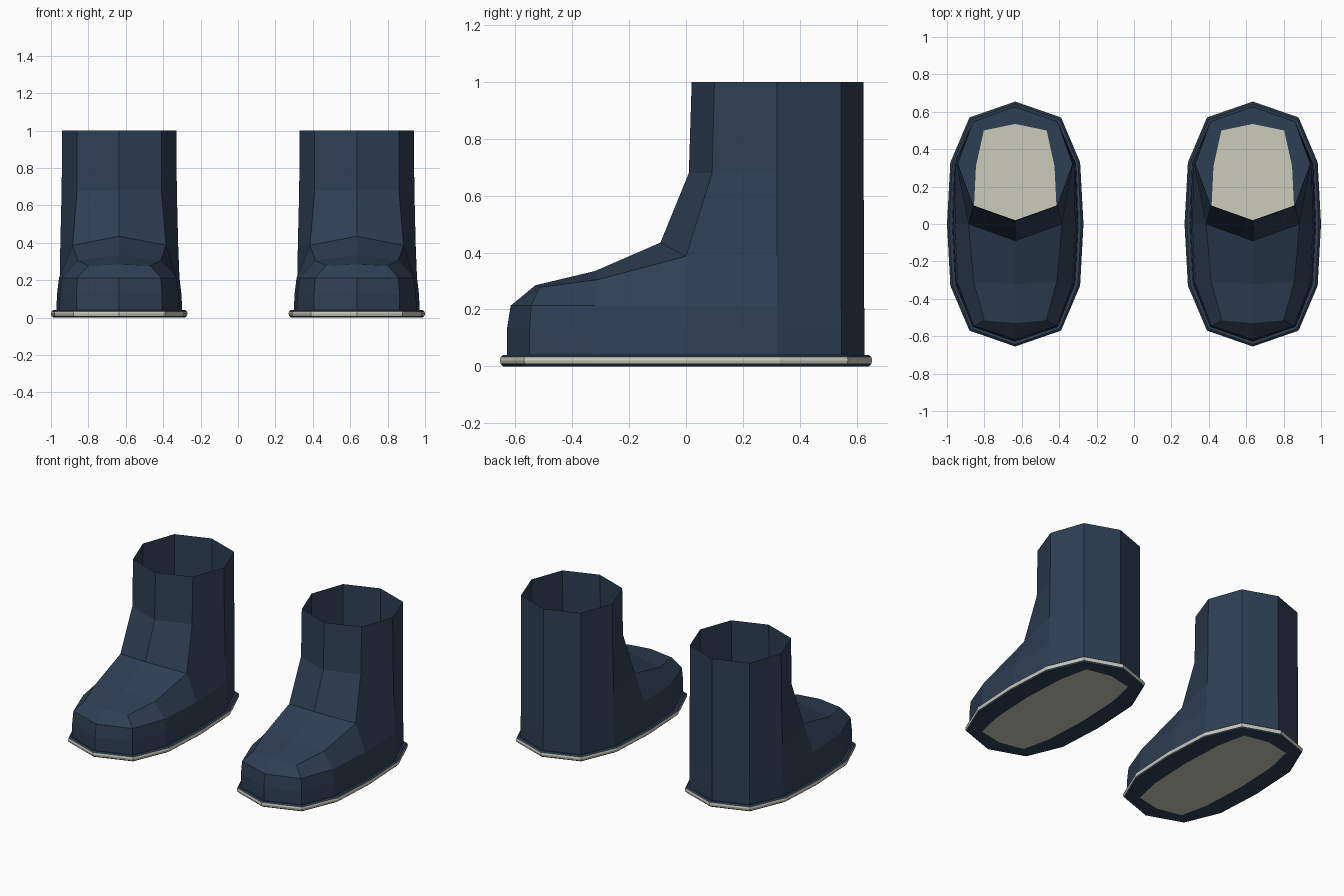
import bpy, bmesh

if "Cube" in bpy.data.objects:
    bpy.data.objects.remove(bpy.data.objects["Cube"])

def material(name, rgb):
    m = bpy.data.materials.new(name)
    m.diffuse_color = (*rgb, 1)
    m.use_nodes = True
    m.node_tree.nodes["Principled BSDF"].inputs["Base Color"].default_value = m.diffuse_color
    return m

NAVY = material("navy", (0.027, 0.05, 0.09))
CREAM = material("cream", (0.6, 0.6, 0.5))

def make(name, faces, x):
    """Build half-side faces [(points, material index)] and their mirror image."""
    bm = bmesh.new()
    for pts, mat in faces:
        for s in (1, -1):
            f = bm.faces.new([bm.verts.new((s * p[0], p[1], p[2])) for p in pts[::s]])
            f.material_index = mat
    bmesh.ops.remove_doubles(bm, verts=bm.verts, dist=0.001)
    bmesh.ops.recalc_face_normals(bm, faces=bm.faces)
    me = bpy.data.meshes.new(name)
    bm.to_mesh(me)
    bm.free()
    me.materials.append(NAVY)
    me.materials.append(CREAM)
    ob = bpy.data.objects.new(name, me)
    ob.location.x = x
    bpy.context.collection.objects.link(ob)

def strip(a, b, mat=0):
    return [((a[i], a[i + 1], b[i + 1], b[i]), mat) for i in range(len(a) - 1)]

def ring(pts, z):
    return [(x, y, z) for x, y in pts]

# Upper: rings run from toe centre round one side to heel centre
back = [(.305, .32), (.225, .545), (0, .625)]
base = ring([(0, -.63), (.228, -.55), (.32, -.32), (.337, 0), (.325, .32), (.226, .547), (0, .628)], .037)
mid = ring([(0, -.63), (.228, -.55), (.316, -.32), (.332, 0), (.322, .32), (.226, .547), (0, .628)], .13)
toe = ring([(0, -.617), (.222, -.545), (.306, -.32), (.322, 0), (.318, .32), (.226, .546), (0, .627)], .213)
cap = [(0, -.53, .285), (.165, -.515, .278), (.222, -.31, .305), (.25, 0, .387)] \
    + ring([(.315, .32), (.226, .546), (0, .626)], .39)
ankle = ring([(0, .01), (.225, .092), (.308, .32)] + back[1:], .68)
top = ring([(0, .02), (.225, .1)] + back, 1.0)
bridge, instep = (0, -.32, .335), (0, -.09, .435)
upper = strip(base, mid) + strip(mid, toe) + strip(toe, cap)
upper += [((cap[0], cap[1], cap[2], bridge), 0), ((bridge, cap[2], cap[3], instep), 0)]
upper += strip([instep] + cap[3:], ankle) + strip(ankle, top)

# Sole: rounded cream welt, dark underside border, cream centre panel
outline = [(0, -.655), (.245, -.57), (.347, -.33), (.365, 0), (.347, .33), (.245, .57), (0, .655)]
def welt(d, z):
    return [(x * (1 - d / .365), y * (1 - d / .655), z) for x, y in outline]
panel = ring([(0, -.535), (.168, -.5), (.21, -.31), (.225, 0), (.21, .31), (.168, .5), (0, .535)], 0)
rims = [base, welt(.012, .04), welt(.003, .033), welt(0, .021), welt(.003, .009), welt(.012, 0), panel]
sole = []
for i, m in enumerate((0, 0, 1, 1, 0, 0)):
    sole += strip(rims[i], rims[i + 1], m)
sole.append((panel, 1))

for side, x in (("left", .635), ("right", -.635)):
    make(side + "_boot_upper", upper, x)
    make(side + "_boot_sole", sole, x)
